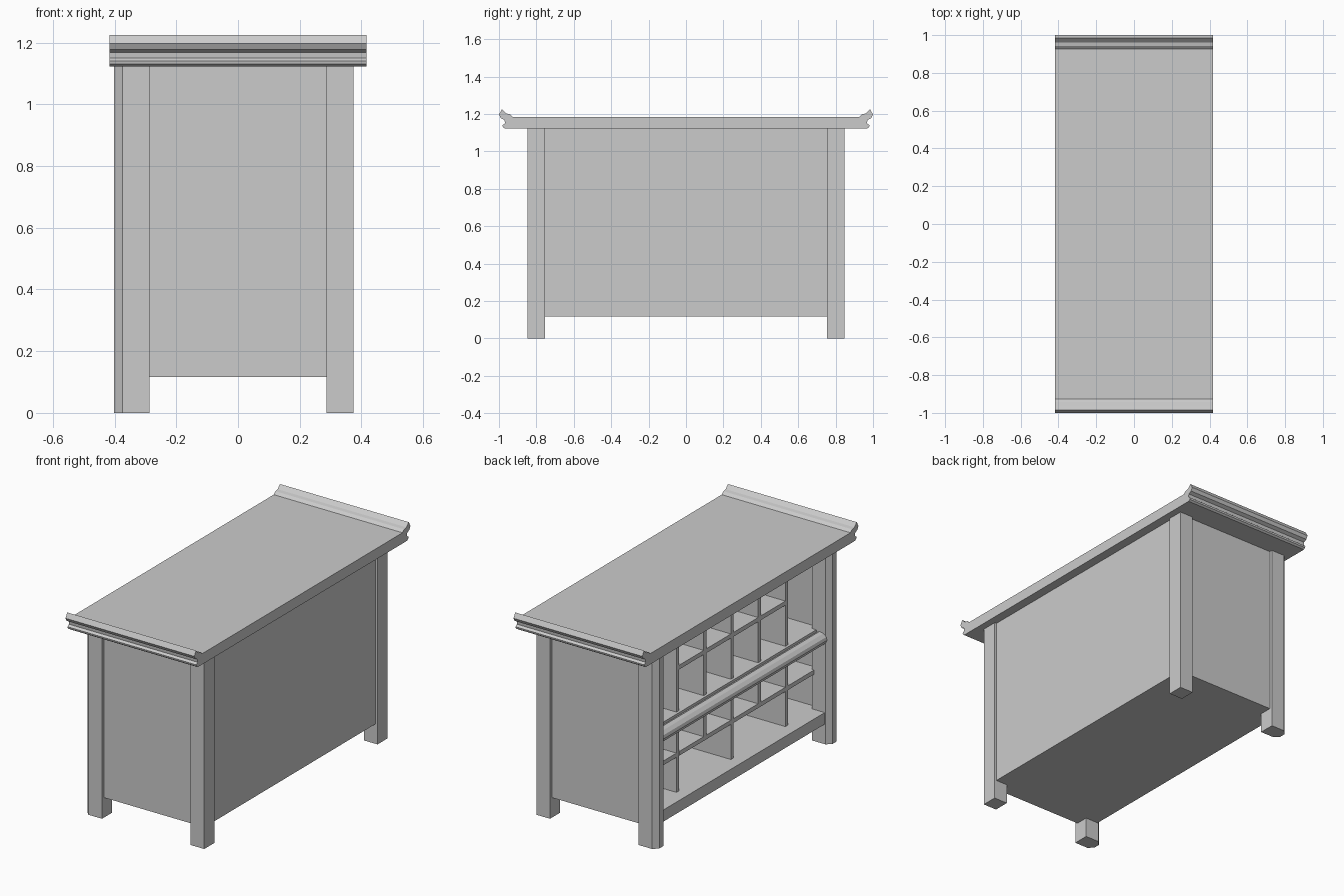
import bpy

if "Cube" in bpy.data.objects:
    bpy.data.objects.remove(bpy.data.objects["Cube"])


def make(name, verts, faces):
    me = bpy.data.meshes.new(name)
    me.from_pydata(verts, [], faces)
    me.update()
    ob = bpy.data.objects.new(name, me)
    bpy.context.collection.objects.link(ob)
    return ob


def extrude(name, profile, axis, a, b):
    """Prism: 2D profile in the plane across the axis, swept from a to b."""
    if axis == 'x':
        place = lambda p, t: (t, p[0], p[1])
    elif axis == 'y':
        place = lambda p, t: (p[0], t, p[1])
    else:
        place = lambda p, t: (p[0], p[1], t)
    n = len(profile)
    verts = [place(p, a) for p in profile] + [place(p, b) for p in profile]
    faces = [[i, (i + 1) % n, n + (i + 1) % n, n + i] for i in range(n)]
    faces += [list(range(n))[::-1], list(range(n, 2 * n))]
    ob = make(name, verts, faces)
    import bmesh
    bm = bmesh.new()
    bm.from_mesh(ob.data)
    bmesh.ops.recalc_face_normals(bm, faces=bm.faces)
    bm.to_mesh(ob.data)
    bm.free()
    return ob


def box(name, x, y, z):
    return extrude(name, [(x[0], y[0]), (x[1], y[0]), (x[1], y[1]), (x[0], y[1])], 'z', *z)


BASE, FLOOR, MID_LOW, MID, TOP = 0.117, 0.185, 0.60, 0.655, 1.122
FRONT, BACK = -0.30, 0.345

# Top with upturned moulded ends (half profile in y-z, mirrored)
half = [(0.968, TOP), (0.979, 1.13), (0.981, 1.14), (0.968, 1.15), (0.97, 1.168),
        (0.99, 1.178), (1.0, 1.197), (0.984, 1.225), (0.962, 1.203), (0.942, 1.199),
        (0.926, 1.185)]
extrude('table_top', half + [(-y, z) for y, z in reversed(half)], 'x', -0.417, 0.417)

# Legs: plain at the closed side, chamfered nose at the open side
nose = [(-0.287, 0.755), (-0.287, 0.848), (-0.375, 0.848), (-0.402, 0.82),
        (-0.402, 0.783), (-0.375, 0.755)]
for s, side in ((-1, 'near'), (1, 'far')):
    extrude(f'open_side_leg_{side}', [(x, s * y) for x, y in nose], 'z', 0, TOP)
    box(f'closed_side_leg_{side}', (0.287, 0.375), sorted((s * 0.755, s * 0.848)), (0, TOP))
    # End panels
    box(f'end_panel_{side}', (-0.33, 0.33), sorted((s * 0.79, s * 0.83)), (BASE, TOP))

# Closed panel, floor and middle shelf
box('closed_panel', (BACK, 0.363), (-0.80, 0.80), (BASE, TOP))
box('floor_board', (-0.37, BACK), (-0.755, 0.755), (BASE, FLOOR))
for s, side in ((-1, 'near'), (1, 'far')):
    box(f'floor_end_{side}', (-0.30, BACK), sorted((s * 0.755, s * 0.80)), (BASE, FLOOR))
box('middle_shelf', (-0.315, BACK), (-0.79, 0.79), (MID_LOW, MID))

# Rounded rail in front of the middle shelf
rail = [(-0.315, 0.64), (-0.335, 0.65), (-0.362, 0.646), (-0.38, 0.63), (-0.385, 0.612),
        (-0.376, 0.592), (-0.355, 0.58), (-0.315, 0.58)]
extrude('middle_rail', rail, 'y', -0.755, 0.755)

# Upright dividers: five above, three full and two half-height below
T = 0.013
for i in range(-2, 3):
    y = i * 0.252
    box(f'upper_divider_{i + 3}', (FRONT, BACK), (y - T, y + T), (MID, TOP))
    low = 0.415 if abs(i) == 1 else FLOOR
    box(f'lower_divider_{i + 3}', (FRONT, BACK), (y - T, y + T), (low, MID_LOW))

# Thin shelves between dividers
for i, y in enumerate((-0.378, -0.126, 0.126, 0.378)):
    box(f'upper_shelf_{i + 1}', (FRONT, BACK), (y - 0.113, y + 0.113), (0.895, 0.92))
for i, (a, b) in enumerate(((-0.79, -0.516), (-0.49, -0.013), (0.013, 0.49), (0.516, 0.79))):
    box(f'lower_shelf_{i + 1}', (FRONT, BACK), (a, b), (0.39, 0.415))
